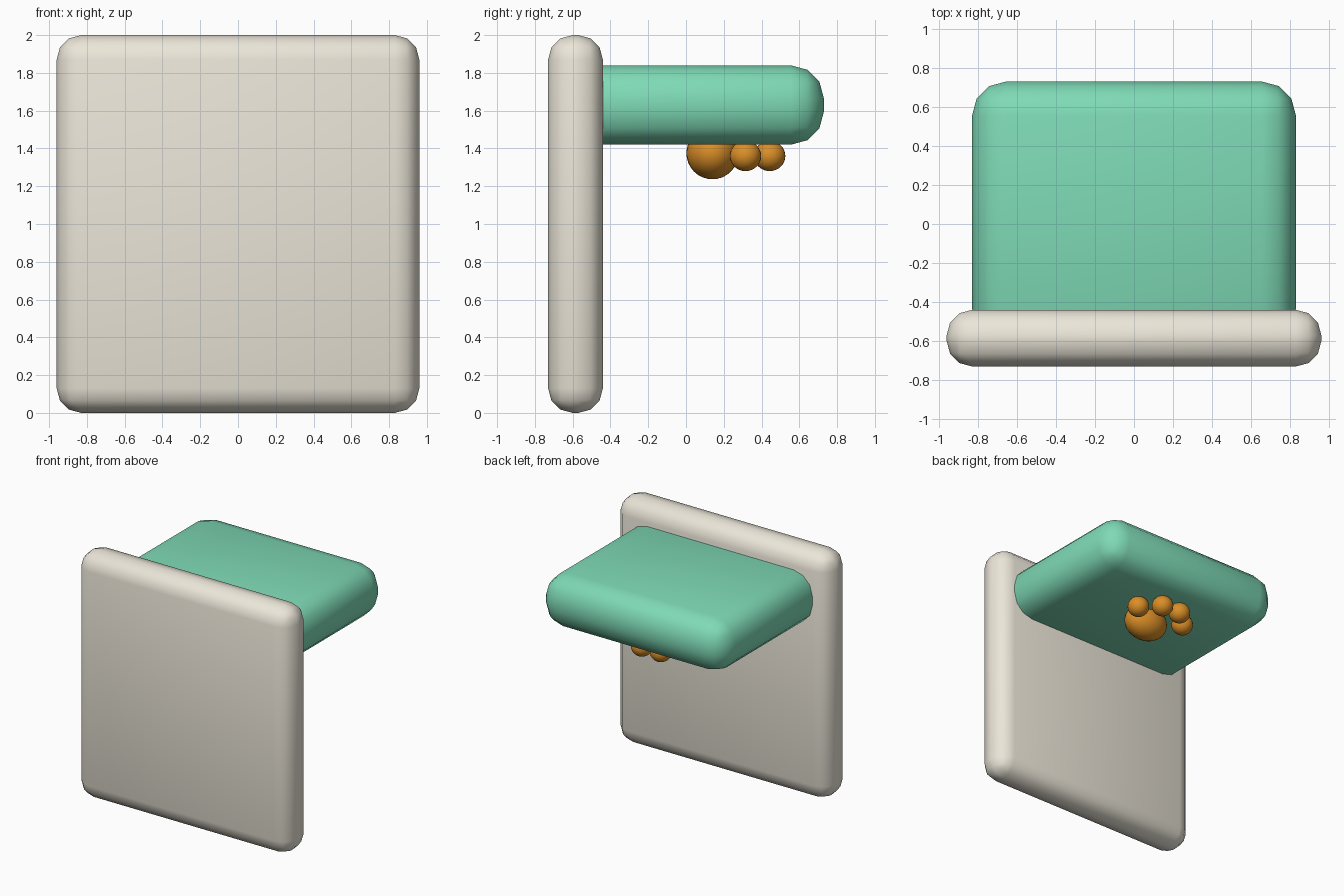
import bpy
import math

if "Cube" in bpy.data.objects:
    bpy.data.objects.remove(bpy.data.objects["Cube"])


def paint(obj, color):
    mat = bpy.data.materials.get(color[0]) or bpy.data.materials.new(color[0])
    mat.diffuse_color = color[1]
    mat.use_nodes = True
    mat.node_tree.nodes["Principled BSDF"].inputs["Base Color"].default_value = mat.diffuse_color
    obj.data.materials.append(mat)


def smooth(obj):
    bpy.ops.object.select_all(action='DESELECT')
    obj.select_set(True)
    bpy.context.view_layer.objects.active = obj
    bpy.ops.object.shade_smooth_by_angle(angle=math.radians(60))


def rounded_box(name, low, high, radius, color):
    centre = [(a + b) / 2 for a, b in zip(low, high)]
    bpy.ops.mesh.primitive_cube_add(size=1, location=centre)
    obj = bpy.context.object
    obj.name = name
    obj.scale = [b - a for a, b in zip(low, high)]
    bpy.ops.object.transform_apply(location=False, rotation=False, scale=True)
    bevel = obj.modifiers.new("Rounding", 'BEVEL')
    bevel.width = radius
    bevel.segments = 3
    bpy.ops.object.modifier_apply(modifier=bevel.name)
    paint(obj, color)
    smooth(obj)
    return obj


def pad(name, centre, radii, color):
    bpy.ops.mesh.primitive_uv_sphere_add(segments=24, ring_count=16, radius=1, location=centre)
    obj = bpy.context.object
    obj.name = name
    obj.scale = radii
    bpy.ops.object.transform_apply(location=False, rotation=False, scale=True)
    paint(obj, color)
    smooth(obj)
    return obj


CREAM = ("cream", (0.83, 0.79, 0.69, 1))
MINT = ("mint", (0.21, 0.70, 0.47, 1))
AMBER = ("amber", (0.70, 0.27, 0.02, 1))

# Upright panel and the thick shelf sunk into its back
rounded_box("back_panel", (-0.96, -0.73, 0), (0.96, -0.44, 2), 0.13, CREAM)
rounded_box("shelf", (-0.83, -0.61, 1.42), (0.83, 0.73, 1.84), 0.175, MINT)

# Paw pads under the shelf
pad("main_pad", (0, 0.14, 1.375), (0.18, 0.138, 0.138), AMBER)
for side, label in ((-1, "left"), (1, "right")):
    pad("outer_toe_" + label, (side * 0.22, 0.315, 1.36), (0.083, 0.083, 0.08), AMBER)
    pad("inner_toe_" + label, (side * 0.085, 0.443, 1.36), (0.083, 0.083, 0.08), AMBER)
